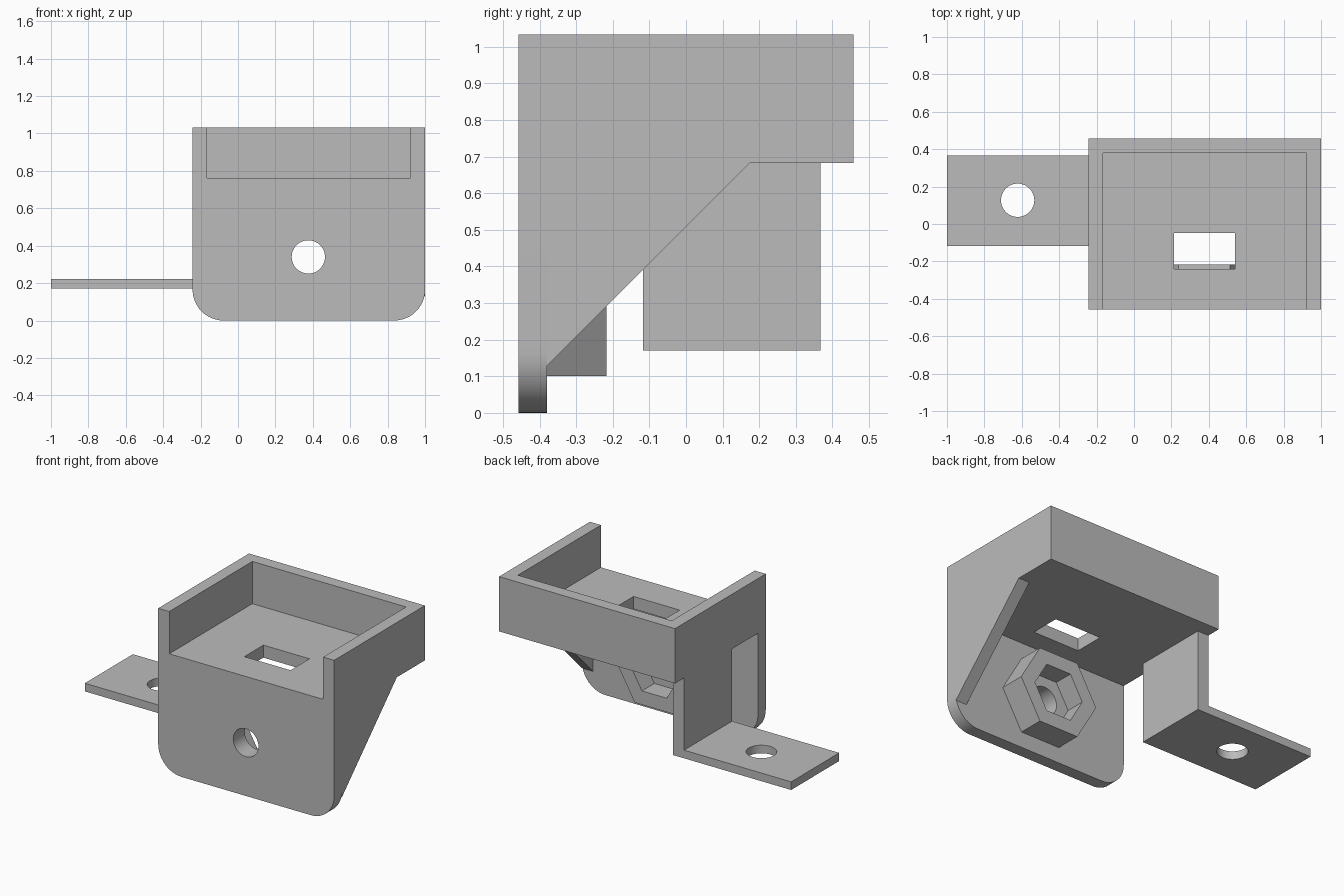
import bpy, bmesh, math
from mathutils import Vector

cube = bpy.data.objects.get("Cube")
if cube:
    bpy.data.objects.remove(cube, do_unlink=True)

grey = bpy.data.materials.new("light grey plastic")
grey.use_nodes = True
colour = (0.5, 0.5, 0.5, 1)
grey.diffuse_color = colour
for node in grey.node_tree.nodes:
    if node.type == 'BSDF_PRINCIPLED':
        node.inputs["Base Color"].default_value = colour


def prism(name, points, axis, low, high):
    """Extrude a flat profile along one axis."""
    def place(a, b, depth):
        return {'x': (depth, a, b), 'y': (a, depth, b), 'z': (a, b, depth)}[axis]
    bm = bmesh.new()
    face = bm.faces.new([bm.verts.new(place(a, b, low)) for a, b in points])
    new = bmesh.ops.extrude_face_region(bm, geom=[face])["geom"]
    verts = [v for v in new if isinstance(v, bmesh.types.BMVert)]
    bmesh.ops.translate(bm, verts=verts, vec=Vector(place(0, 0, high - low)))
    bmesh.ops.recalc_face_normals(bm, faces=bm.faces)
    mesh = bpy.data.meshes.new(name)
    bm.to_mesh(mesh)
    bm.free()
    mesh.materials.append(grey)
    obj = bpy.data.objects.new(name, mesh)
    bpy.context.collection.objects.link(obj)
    return obj


def rect(a0, a1, b0, b1):
    return [(a0, b0), (a1, b0), (a1, b1), (a0, b1)]


def arc(a, b, radius, start, end, steps):
    angles = [math.radians(start + (end - start) * i / steps) for i in range(steps + 1)]
    return [(a + radius * math.cos(t), b + radius * math.sin(t)) for t in angles]


def ngon(a, b, radius, sides):
    return arc(a, b, radius, 0, 360, sides)[:-1]


def cut(obj, cutter):
    """Subtract a cutter, then discard it."""
    mod = obj.modifiers.new("cut", 'BOOLEAN')
    mod.operation = 'DIFFERENCE'
    mod.solver = 'EXACT'
    mod.object = cutter
    graph = bpy.context.evaluated_depsgraph_get()
    mesh = bpy.data.meshes.new_from_object(obj.evaluated_get(graph))
    obj.modifiers.clear()
    obj.data = mesh
    bpy.data.objects.remove(cutter, do_unlink=True)


# Main dimensions
LEFT, RIGHT, FRONT, BACK = -0.243, 1.0, -0.458, 0.458
WALL, TOP, FLOOR, UNDER = 0.078, 1.033, 0.763, 0.683
IN_L, IN_R, IN_B, IN_F = LEFT + WALL, RIGHT - WALL, BACK - WALL, FRONT + WALL
BOLT_X, BOLT_Z, BOLT_R = 0.376, 0.34, 0.089

# Tray: three walls in a U, open at the front, and a slotted floor
prism("tray_walls", [(LEFT, FRONT), (IN_L, FRONT), (IN_L, IN_B), (IN_R, IN_B),
                     (IN_R, FRONT), (RIGHT, FRONT), (RIGHT, BACK), (LEFT, BACK)],
      'z', UNDER, TOP)
floor = prism("tray_floor", rect(IN_L, IN_R, FRONT, IN_B), 'z', UNDER, FLOOR)
cut(floor, prism("slot_cutter", rect(0.213, 0.539, -0.24, -0.048), 'z', 0.5, 0.9))

# Front plate with rounded lower corners and a bolt hole
R = 0.165
plate = prism("front_plate",
              [(LEFT, UNDER)] + arc(LEFT + R, R, R, 180, 270, 12)
              + arc(RIGHT - R, R, R, 270, 360, 12) + [(RIGHT, UNDER)],
              'y', FRONT, IN_F)
cut(plate, prism("bolt_cutter", ngon(BOLT_X, BOLT_Z, BOLT_R, 48), 'y', -0.6, 0))

# Hexagonal nut holder behind the plate
boss = prism("nut_holder", ngon(BOLT_X, BOLT_Z, 0.277, 6), 'y', IN_F, -0.217)
cut(boss, prism("nut_cutter", ngon(BOLT_X, BOLT_Z, 0.175, 6), 'y', -0.342, 0))
cut(boss, prism("bolt_cutter", ngon(BOLT_X, BOLT_Z, BOLT_R, 48), 'y', -0.6, 0))

# Triangular gusset under one side
prism("gusset", [(IN_F, 0.128), (0.175, UNDER), (IN_F, UNDER)], 'x', IN_R, RIGHT)

# Mounting bracket: hanging wall and drilled tab as one L profile
tab = prism("mounting_tab", [(-1, 0.17), (IN_L, 0.17), (IN_L, UNDER), (LEFT, UNDER),
                             (LEFT, 0.222), (-1, 0.222)], 'y', -0.118, 0.367)
cut(tab, prism("screw_cutter", ngon(-0.622, 0.127, BOLT_R, 48), 'z', 0, 0.4))

# Smooth the curved faces, keep the corners sharp
for obj in bpy.context.collection.objects:
    if obj.type == 'MESH' and obj.data.materials and obj.data.materials[0] == grey:
        obj.data.shade_smooth()
        obj.data.set_sharp_from_angle(angle=math.radians(30))
